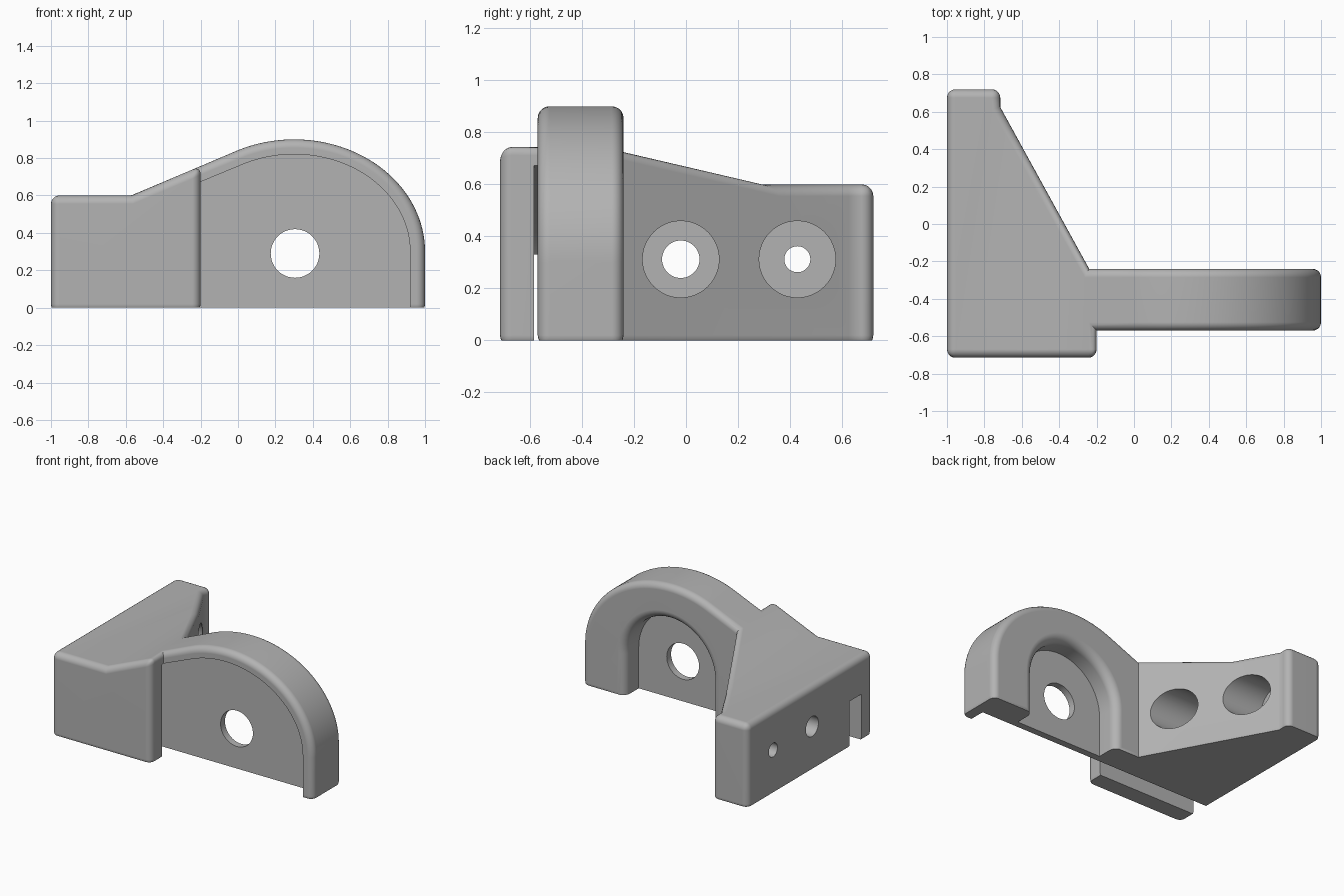
import bpy, bmesh
from math import sin, cos, pi, radians
from mathutils import Matrix, Vector

if "Cube" in bpy.data.objects:
    bpy.data.objects.remove(bpy.data.objects["Cube"])


def loft(name, rings):
    """Closed solid skinned through matching rings of points."""
    bm = bmesh.new()
    loops = [[bm.verts.new(p) for p in ring] for ring in rings]
    for a, b in zip(loops, loops[1:]):
        for i in range(len(a)):
            j = (i + 1) % len(a)
            bm.faces.new((a[i], a[j], b[j], b[i]))
    bm.faces.new(loops[0])
    bm.faces.new(loops[-1])
    bmesh.ops.recalc_face_normals(bm, faces=bm.faces)
    mesh = bpy.data.meshes.new(name)
    bm.to_mesh(mesh)
    bm.free()
    ob = bpy.data.objects.new(name, mesh)
    bpy.context.collection.objects.link(ob)
    return ob


def side_prism(name, pts, y0, y1):
    return loft(name, [[(x, y, z) for x, z in pts] for y in (y0, y1)])


def rod_x(name, y, z, r, x0, x1):
    circle = [(r * cos(2 * pi * i / 48), r * sin(2 * pi * i / 48)) for i in range(48)]
    return loft(name, [[(x, y + a, z + b) for a, b in circle] for x in (x0, x1)])


def arc(cx, cz, rx, rz, end, n):
    return [(cx + rx * cos(radians(end * i / n)), cz + rz * sin(radians(end * i / n)))
            for i in range(n + 1)]


def combine(ob, tools, operation):
    """Apply booleans and discard the helper solids."""
    for tool in tools:
        tool.hide_render = True
        mod = ob.modifiers.new(tool.name, 'BOOLEAN')
        mod.object, mod.operation, mod.solver = tool, operation, 'EXACT'
    bpy.context.view_layer.update()
    baked = bpy.data.meshes.new_from_object(
        ob.evaluated_get(bpy.context.evaluated_depsgraph_get()))
    ob.modifiers.clear()
    ob.data = baked
    for tool in tools:
        bpy.data.objects.remove(tool)


# Outer silhouette extruded in depth, then trimmed to the plan outline
BASE = -0.025
outline = [(1, BASE)] + arc(0.3, 0.3, 0.7, 0.6, 115, 40) + [(-0.57, 0.6), (-1, 0.6), (-1, BASE)]
body = side_prism("bracket_body", outline, -1, 1)
plan = [(-1.2, 0.72), (-0.715, 0.72), (-0.715, 0.625), (-0.24, -0.24), (1.2, -0.24),
        (1.2, -0.57), (-0.2, -0.57), (-0.2, -0.715), (-1.2, -0.715)]
combine(body, [loft("plan_cutter", [[(x, y, z) for x, y in plan] for z in (-1, 2)])], 'INTERSECT')

# Round the outer convex edges
bm = bmesh.new()
bm.from_mesh(body.data)
bmesh.ops.remove_doubles(bm, verts=bm.verts, dist=0.0001)
edges = [e for e in bm.edges if e.is_manifold and e.calc_face_angle_signed(0) > 0.6]
bmesh.ops.bevel(bm, geom=edges, offset=0.045, offset_type='OFFSET', segments=5,
                profile=0.5, affect='EDGES', clamp_overlap=False)
bm.to_mesh(body.data)
bm.free()

# Front recess, running on as a slot through the mounting block
recess = [(0.92, -0.2)] + arc(0.3, 0.3, 0.62, 0.52, 115, 40) + [
    (-0.57, 0.52), (-0.75, 0.33), (-1.2, 0.33), (-1.2, -0.2)]
cutters = [side_prism("recess_cutter", recess, -0.585, -0.45)]

# Rear arched pocket with a rounded mouth
def pocket_ring(r, y):
    pts = [(0.31 + r, -0.2)] + arc(0.31, 0.3, r, r, 180, 32) + [(0.31 - r, -0.2)]
    return [(x, y, z) for x, z in pts]

R, F, BACK = 0.35, 0.06, -0.24
rings = [pocket_ring(R, -0.4)]
for i in range(7):
    t = pi / 2 * i / 6
    rings.append(pocket_ring(R + F * (1 - cos(t)), BACK - F + F * sin(t)))
rings.append(pocket_ring(R + F, BACK + 0.05))
cutters.append(loft("pocket_cutter", rings))

# Pivot hole through the web
hole = [(0.305 + 0.13 * cos(2 * pi * i / 48), 0.29 + 0.13 * sin(2 * pi * i / 48)) for i in range(48)]
cutters.append(side_prism("pivot_hole_cutter", hole, -0.5, -0.35))

# Two counterbored mounting holes
for y, small in ((-0.02, 0.072), (0.428, 0.05)):
    cutters.append(rod_x("bolt_hole_cutter", y, 0.312, small, -1.2, -0.5))
    cutters.append(rod_x("counterbore_cutter", y, 0.312, 0.147, -0.85, 0))

# Flat underside
floor = [(-2, -1), (2, -1), (2, 0), (-2, 0)]
cutters.append(side_prism("floor_cutter", floor, -2, 2))
combine(body, cutters, 'DIFFERENCE')

# Plain grey finish
grey = bpy.data.materials.new("plain_grey")
grey.use_nodes = True
colour = (0.45, 0.45, 0.45, 1)
grey.diffuse_color = colour
grey.node_tree.nodes["Principled BSDF"].inputs["Base Color"].default_value = colour
body.data.materials.clear()
body.data.materials.append(grey)
for p in body.data.polygons:
    p.material_index = 0

bpy.ops.object.select_all(action='DESELECT')
body.select_set(True)
bpy.context.view_layer.objects.active = body
bpy.ops.object.shade_smooth_by_angle(angle=radians(32))
normals = body.modifiers.new("clean_normals", 'WEIGHTED_NORMAL')
normals.keep_sharp = True
